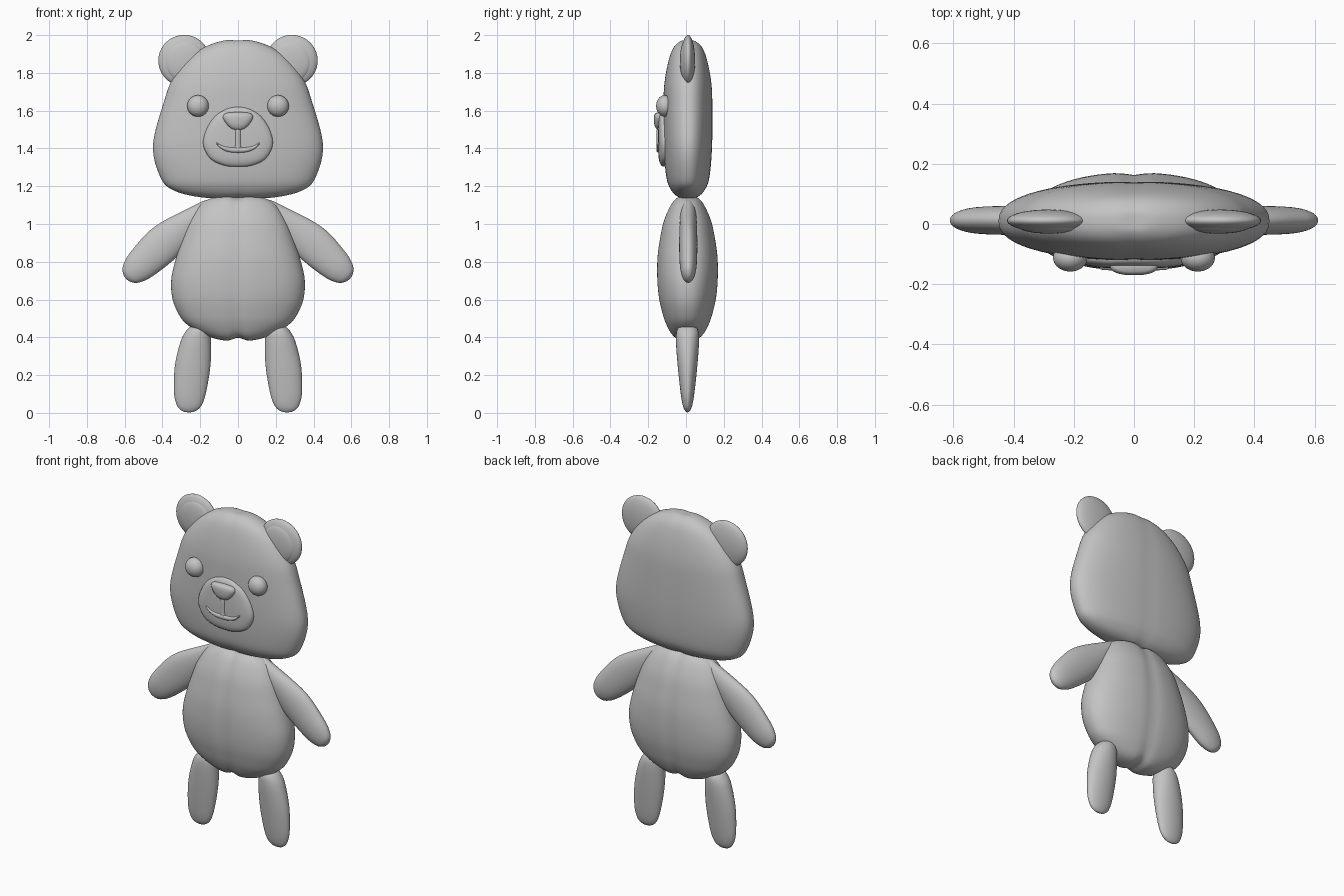
import bpy, bmesh, math
from mathutils import Matrix, Vector

if "Cube" in bpy.data.objects:
    bpy.data.objects.remove(bpy.data.objects["Cube"])

grey = bpy.data.materials.new("plain_grey")
grey.diffuse_color = (0.55, 0.55, 0.55, 1)
grey.use_nodes = True
grey.node_tree.nodes["Principled BSDF"].inputs["Base Color"].default_value = grey.diffuse_color


def finish(bm, name):
    bmesh.ops.recalc_face_normals(bm, faces=bm.faces)
    for f in bm.faces:
        f.smooth = True
    me = bpy.data.meshes.new(name)
    bm.to_mesh(me)
    bm.free()
    me.materials.append(grey)
    ob = bpy.data.objects.new(name, me)
    bpy.context.collection.objects.link(ob)
    return ob


def spline(p0, p1, p2, p3, t):
    return tuple(0.5 * (2 * b + (c - a) * t + (2 * a - 5 * b + 4 * c - d) * t * t
                        + (3 * b - a - 3 * c + d) * t ** 3)
                 for a, b, c, d in zip(p0, p1, p2, p3))


def loft(name, secs, matrix=Matrix(), n=2.0, seg=48, sub=6, seam=0.0, notch=0.0):
    """Closed cushion along local z. Sections: (z, x offset, half width, half depth)."""
    first = (secs[1][0], secs[1][1], -secs[1][2], -secs[1][3])
    last = (secs[-2][0], secs[-2][1], -secs[-2][2], -secs[-2][3])
    pts = [first] + list(secs) + [last]
    rows = []
    for i in range(1, len(pts) - 2):
        for k in range(sub):
            rows.append(spline(*pts[i - 1:i + 3], k / sub))
    rows = rows[1:]
    mid = (secs[0][0] + secs[-1][0]) / 2
    half = abs(secs[-1][0] - secs[0][0]) / 2

    def place(x, y, z):
        g = math.exp(-(x / 0.035) ** 2)
        z -= notch * g * ((z - mid) / half) ** 5      # dip at both ends of the seam
        return matrix @ Vector((x, y * (1 - seam * g), z))

    bm = bmesh.new()
    rings = []
    for z, c, w, d in rows:
        ring = []
        for j in range(seg):
            a = 2 * math.pi * j / seg
            ca, sa = math.cos(a), math.sin(a)
            x = c + w * math.copysign(abs(ca) ** (2 / n), ca)
            y = d * math.copysign(abs(sa) ** (2 / n), sa)
            ring.append(bm.verts.new(place(x, y, z)))
        rings.append(ring)
    for r, q in zip(rings, rings[1:]):
        for j in range(seg):
            k = (j + 1) % seg
            bm.faces.new((r[j], r[k], q[k], q[j]))
    for ring, s in ((rings[0], secs[0]), (rings[-1], secs[-1])):
        tip = bm.verts.new(place(s[1], 0, s[0]))
        for j in range(seg):
            bm.faces.new((ring[j], ring[(j + 1) % seg], tip))
    return finish(bm, name)


def ellipsoid(name, loc, size):
    bm = bmesh.new()
    m = Matrix.Translation(loc) @ Matrix.Diagonal((*size, 1)) @ Matrix.Rotation(math.pi / 2, 4, 'X')
    bmesh.ops.create_uvsphere(bm, u_segments=40, v_segments=24, radius=1, matrix=m)
    return finish(bm, name)


def at_y(y):
    return Matrix.Translation((0, y, 0))


# head
loft("head", [(1.135, 0, 0, 0), (1.142, 0, .2, .05), (1.18, 0, .345, .09), (1.25, 0, .412, .115),
              (1.42, 0, .45, .129), (1.66, 0, .388, .13), (1.77, 0, .345, .122),
              (1.87, 0, .27, .102), (1.935, 0, .18, .077), (1.97, 0, .08, .04), (1.975, 0, 0, 0)],
     at_y(.01), n=2.3, seg=80, seam=.02, notch=.004)

# body with a centre seam
loft("body", [(.38, 0, 0, 0), (.387, 0, .095, .05), (.414, 0, .18, .085), (.47, 0, .272, .115),
              (.53, 0, .318, .135), (.61, 0, .348, .153), (.71, 0, .353, .162), (.82, 0, .328, .161),
              (.92, 0, .295, .148), (1.02, 0, .255, .126), (1.11, 0, .192, .085),
              (1.148, 0, .1, .045), (1.158, 0, 0, 0)],
     at_y(.008), n=2.25, seg=80, seam=.05, notch=.018)

for s, side in ((-1, "left"), (1, "right")):
    # arms, lofted from shoulder to hand
    turn = Matrix.Rotation(s * math.atan2(.735, -.68), 4, 'Y')
    arm = [(0, .02, 0, 0), (.02, .02, .035, .025), (.1, .018, .06, .042), (.32, 0, .099, .048),
           (.5, 0, .087, .045), (.58, 0, .062, .033), (.61, 0, .03, .016), (.617, 0, 0, 0)]
    loft(side + "_arm", [(z, c * s, w, d) for z, c, w, d in arm],
         Matrix.Translation((s * .14, .012, 1.13)) @ turn)
    # legs
    leg = [(.003, .26, 0, 0), (.01, .26, .035, .012), (.04, .258, .065, .025), (.11, .254, .085, .037),
           (.25, .24, .094, .052), (.38, .223, .08, .061), (.44, .212, .058, .055),
           (.465, .205, .03, .03), (.47, .203, 0, 0)]
    loft(side + "_leg", [(z, c * s, w, d) for z, c, w, d in leg], at_y(.008))
    # ears and eyes
    ellipsoid(side + "_ear", (s * .285, .011, 1.865), (.137, .037, .136))
    ellipsoid(side + "_inner_ear", (s * .28, -.008, 1.86), (.105, .024, .108))
    ellipsoid(side + "_eye", (s * .212, -.112, 1.625), (.057, .046, .057))

# muzzle
loft("muzzle", [(1.305, 0, 0, 0), (1.309, 0, .07, .02), (1.345, 0, .145, .034), (1.42, 0, .184, .038),
                (1.5, 0, .168, .038), (1.57, 0, .122, .034), (1.61, 0, .06, .02), (1.62, 0, 0, 0)],
     at_y(-.11), n=2.8)
# nose
loft("nose", [(1.498, 0, 0, 0), (1.502, 0, .03, .018), (1.525, 0, .058, .03), (1.56, 0, .079, .033),
              (1.582, 0, .072, .028), (1.59, 0, .045, .015), (1.592, 0, 0, 0)], at_y(-.137), n=2.5)
# line below the nose
loft("nose_line", [(1.385, 0, 0, 0), (1.39, 0, .02, .013), (1.42, 0, .017, .015),
                   (1.5, 0, .015, .015), (1.52, 0, 0, 0)], at_y(-.14), seg=20)
# smile, lofted along x
loft("mouth", [(-.115, -1.43, 0, 0), (-.11, -1.424, .006, .01), (-.08, -1.403, .011, .013),
               (-.04, -1.393, .014, .015), (0, -1.392, .016, .016), (.04, -1.393, .014, .015),
               (.08, -1.403, .011, .013), (.11, -1.424, .006, .01), (.115, -1.43, 0, 0)],
     at_y(-.141) @ Matrix.Rotation(math.pi / 2, 4, 'Y'), seg=20)
